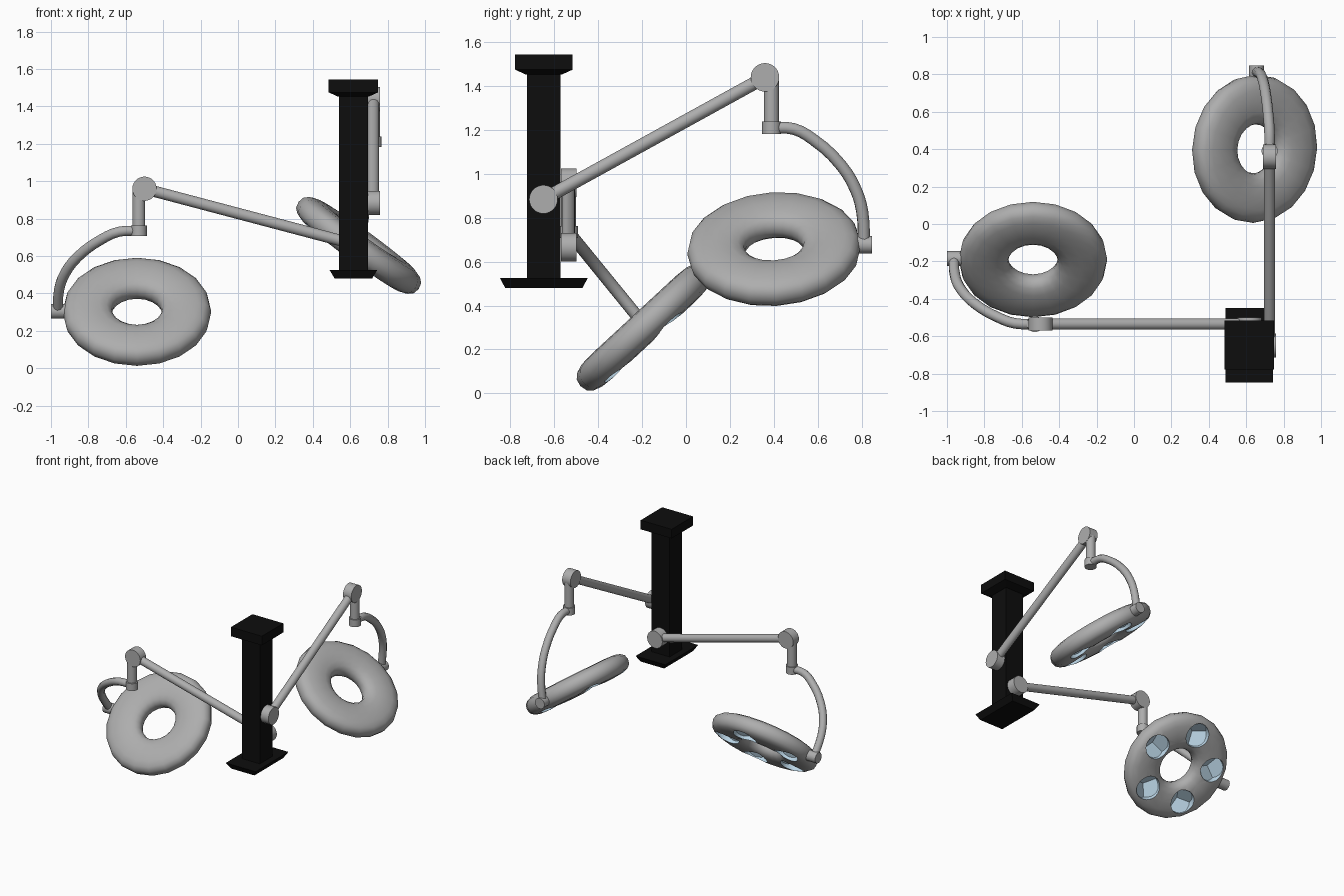
import bpy, bmesh, math
from mathutils import Vector, Matrix

if "Cube" in bpy.data.objects:
    bpy.data.objects.remove(bpy.data.objects["Cube"])


def material(name, rgb):
    m = bpy.data.materials.new(name)
    m.diffuse_color = (*rgb, 1)
    m.use_nodes = True
    m.node_tree.nodes["Principled BSDF"].inputs["Base Color"].default_value = m.diffuse_color
    return m


GREY = material("grey_metal", (0.42, 0.42, 0.42))
BLACK = material("black_column", (0.004, 0.004, 0.004))
BLUE = material("pale_blue_glass", (0.52, 0.70, 0.83))


def finish(name, bm, mats, smooth=35):
    bmesh.ops.recalc_face_normals(bm, faces=bm.faces[:])
    me = bpy.data.meshes.new(name)
    bm.to_mesh(me)
    bm.free()
    ob = bpy.data.objects.new(name, me)
    bpy.context.collection.objects.link(ob)
    for m in mats:
        me.materials.append(m)
    if smooth:
        smooth_by_angle(ob, smooth)
    return ob


def smooth_by_angle(ob, deg):
    bpy.ops.object.select_all(action='DESELECT')
    ob.select_set(True)
    bpy.context.view_layer.objects.active = ob
    bpy.ops.object.shade_smooth_by_angle(angle=math.radians(deg))


def rod(name, a, b, r, sides=24):
    a, b = Vector(a), Vector(b)
    d = b - a
    bm = bmesh.new()
    mat = Matrix.Translation((a + b) / 2) @ d.to_track_quat('Z', 'Y').to_matrix().to_4x4()
    bmesh.ops.create_cone(bm, cap_ends=True, segments=sides, radius1=r, radius2=r,
                          depth=d.length, matrix=mat)
    return finish(name, bm, [GREY])


def disc(name, c, axis, r=0.065, t=0.07):
    c, axis = Vector(c), Vector(axis)
    return rod(name, c - axis * t / 2, c + axis * t / 2, r, 28)


def pipe(name, pts, r):
    # tube swept along a smooth curve through the points
    cu = bpy.data.curves.new(name, 'CURVE')
    cu.dimensions = '3D'
    sp = cu.splines.new('BEZIER')
    sp.bezier_points.add(len(pts) - 1)
    for bp, p in zip(sp.bezier_points, pts):
        bp.co = p
        bp.handle_left_type = bp.handle_right_type = 'AUTO'
    sp.resolution_u = 3
    cu.bevel_depth = r
    cu.bevel_resolution = 3
    cu.use_fill_caps = True
    ob = bpy.data.objects.new(name, cu)
    bpy.context.collection.objects.link(ob)
    cu.materials.append(GREY)


# black column: stacked rectangular sections (z, half x, half y)
def stack(name, sections, cx=0.617, cy=-0.648):
    bm = bmesh.new()
    rings = [[bm.verts.new((cx + sx * hx, cy + sy * hy, z))
              for sx, sy in ((-1, -1), (1, -1), (1, 1), (-1, 1))] for z, hx, hy in sections]
    for lo, hi in zip(rings, rings[1:]):
        for i in range(4):
            bm.faces.new((lo[i], lo[(i + 1) % 4], hi[(i + 1) % 4], hi[i]))
    bm.faces.new(rings[0])
    bm.faces.new(rings[-1])
    finish(name, bm, [BLACK], 0)


stack("column_shaft", [(0.52, 0.077, 0.076), (1.46, 0.077, 0.076)])
stack("column_cap", [(1.453, 0.083, 0.083), (1.475, 0.132, 0.131), (1.545, 0.132, 0.131)])
stack("column_base", [(0.48, 0.1, 0.176), (0.525, 0.127, 0.2)])


# one lamp head: ring with five recessed faceted lights underneath
def lamp_head(name, centre, a, n):
    a = Vector(a).normalized()
    n = Vector(n)
    n = (n - a * n.dot(a)).normalized()
    u = a.cross(n)
    frame = Matrix((a, -u, n)).transposed().to_4x4()
    frame.translation = Vector(centre)
    SEG, SEC = 20, 16
    bm = bmesh.new()
    grid = []
    for i in range(SEG):
        t = 2 * math.pi * i / SEG
        ring = []
        for j in range(SEC):
            p = 2 * math.pi * j / SEC
            c, s = math.cos(p), math.sin(p)
            r = 0.264 + 0.133 * math.copysign(abs(c) ** 0.8, c)
            h = 0.073 * math.copysign(abs(s) ** 0.8, s)
            ring.append(bm.verts.new((r * math.cos(t), r * math.sin(t), h)))
        grid.append(ring)
    for i in range(SEG):
        for j in range(SEC):
            i2, j2 = (i + 1) % SEG, (j + 1) % SEC
            bm.faces.new((grid[i][j], grid[i2][j], grid[i2][j2], grid[i][j2]))
    head = finish(name, bm, [GREY, BLUE], 0)
    # cutter: five plugs with a three-sided pyramid end
    bm = bmesh.new()
    for k in range(5):
        ang = -math.pi / 2 + k * 2 * math.pi / 5
        cx, cy = 0.264 * math.cos(ang), 0.264 * math.sin(ang)
        low, top = [], []
        for q in range(24):
            t = 2 * math.pi * q / 24
            m = max(math.cos(t - v * 2 * math.pi / 3) for v in range(3))
            x, y = cx + 0.09 * math.cos(t + ang), cy + 0.09 * math.sin(t + ang)
            low.append(bm.verts.new((x, y, -0.12)))
            top.append(bm.verts.new((x, y, 0.02 - 0.07 * m)))
        tip = bm.verts.new((cx, cy, 0.02))
        for q in range(24):
            w = (q + 1) % 24
            bm.faces.new((low[q], low[w], top[w], top[q]))
            bm.faces.new((top[q], top[w], tip))
        bm.faces.new(low)
    for f in bm.faces:
        f.material_index = 1
    cutter = finish(name + "_light_cutter", bm, [GREY, BLUE], 0)
    cutter.hide_render = True
    mod = head.modifiers.new("lights", 'BOOLEAN')
    mod.operation = 'DIFFERENCE'
    mod.solver = 'EXACT'
    mod.object = cutter
    bpy.context.view_layer.objects.active = head
    bpy.ops.object.modifier_apply(modifier=mod.name)
    bpy.data.objects.remove(cutter)
    head.matrix_world = frame
    smooth_by_angle(head, 42)


# complete arm: hub, boom, elbow, drop post, curved yoke, pivot and lamp
def arm(side, hub, elbow, axis, out, collar_z, pivot, centre, lamp_axis, normal):
    hub, elbow, out, pivot = Vector(hub), Vector(elbow), Vector(out), Vector(pivot)
    disc(side + "_hub", hub, axis)
    disc(side + "_elbow", elbow, axis)
    rod(side + "_boom", hub, elbow, 0.03)
    post = elbow + out * 0.03
    foot = Vector((post.x, post.y, collar_z))
    rod(side + "_post", post, foot, 0.034)
    rod(side + "_collar", foot - Vector((0, 0, 0.028)), foot + Vector((0, 0, 0.028)), 0.043)
    span = (pivot - foot).dot(out)
    rise = (foot - pivot) + out * span
    shape = ((0, 1), (0.24, 0.99), (0.45, 0.9), (0.75, 0.68), (0.91, 0.47),
             (0.98, 0.28), (1, 0))
    pipe(side + "_yoke", [foot + out * span * s + rise * (t - 1) for s, t in shape], 0.028)
    rod(side + "_pivot", pivot + out * 0.036, pivot - out * 0.07, 0.04)
    lamp_head(side + "_lamp_head", centre, lamp_axis, normal)


arm("left", (0.617, -0.535, 0.665), (-0.5, -0.535, 0.96), (0, 1, 0), (-1, 0, 0), 0.735,
    (-0.964, -0.185, 0.305), (-0.54, -0.19, 0.302), (-1, 0, 0), (0, -0.68, 0.735))
arm("right", (0.725, -0.65, 0.884), (0.725, 0.36, 1.44), (1, 0, 0), (0, 1, 0), 1.21,
    (0.655, 0.812, 0.677), (0.645, 0.402, 0.657), (0.02, 1, 0.06), (0.588, 0, 0.81))
